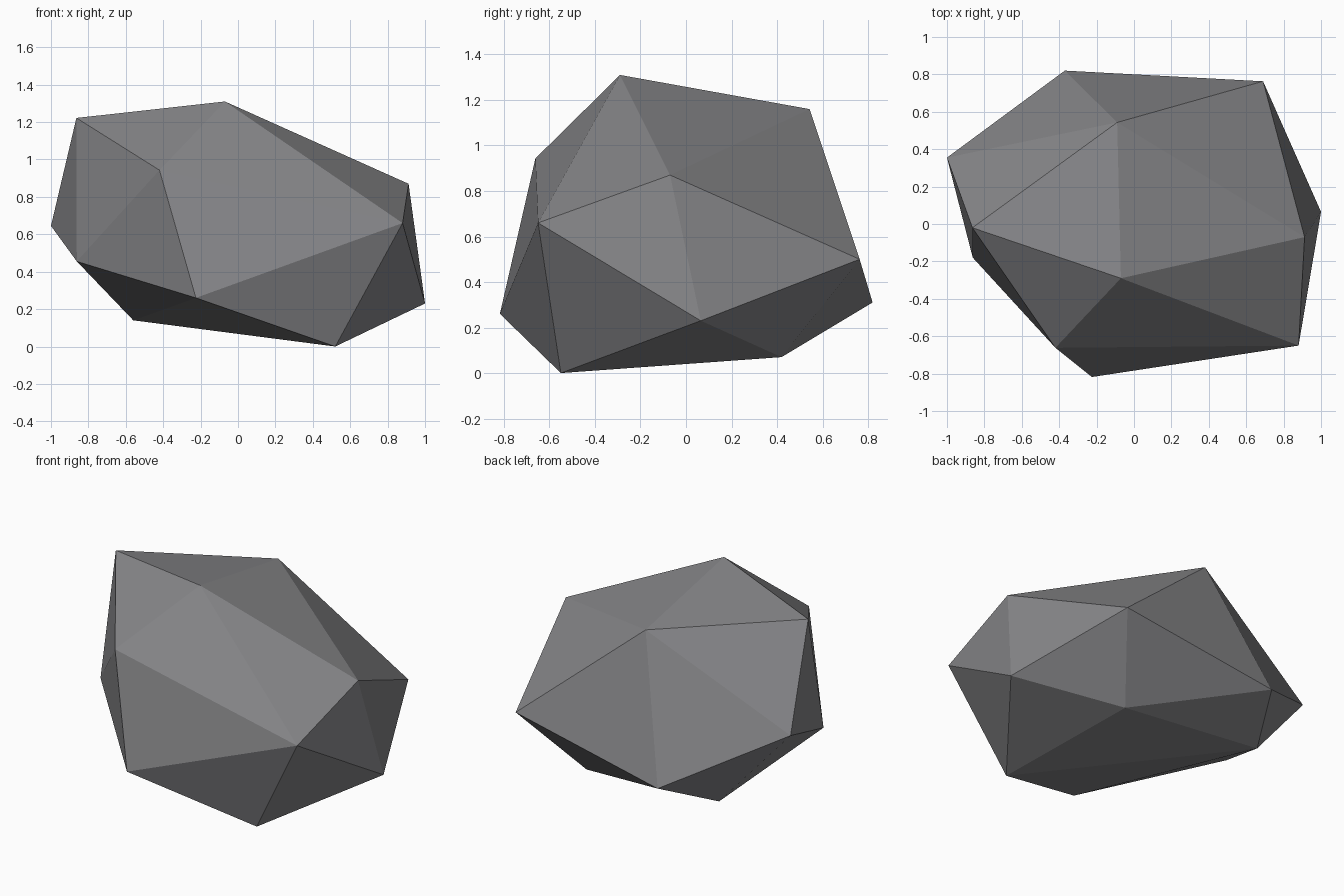
import bpy
import bmesh

if "Cube" in bpy.data.objects:
    bpy.data.objects.remove(bpy.data.objects["Cube"])

# Corner points of the faceted boulder, grouped by height
LOWER = [(0.52, -0.55, 0.0), (0.42, 0.42, 0.07), (-0.56, 0.46, 0.14),
         (1.0, 0.065, 0.23), (-0.225, -0.818, 0.26), (-0.37, 0.82, 0.31)]
MIDDLE = [(-0.862, -0.18, 0.455), (0.69, 0.763, 0.50),
          (-1.0, 0.355, 0.645), (0.88, -0.65, 0.66)]
UPPER = [(0.912, -0.07, 0.87), (-0.42, -0.662, 0.943), (-0.09, 0.543, 1.16),
         (-0.864, -0.02, 1.222), (-0.07, -0.29, 1.31)]

# Stone colour
stone = bpy.data.materials.new("grey stone")
stone.diffuse_color = (0.235, 0.235, 0.245, 1)
stone.use_nodes = True
stone.node_tree.nodes["Principled BSDF"].inputs["Base Color"].default_value = stone.diffuse_color

# Boulder: flat facets wrapped around the corner points
bm = bmesh.new()
for point in LOWER + MIDDLE + UPPER:
    bm.verts.new(point)
bmesh.ops.convex_hull(bm, input=bm.verts[:])
bmesh.ops.recalc_face_normals(bm, faces=bm.faces[:])
mesh = bpy.data.meshes.new("boulder")
bm.to_mesh(mesh)
bm.free()
mesh.materials.append(stone)
boulder = bpy.data.objects.new("boulder", mesh)
bpy.context.collection.objects.link(boulder)
